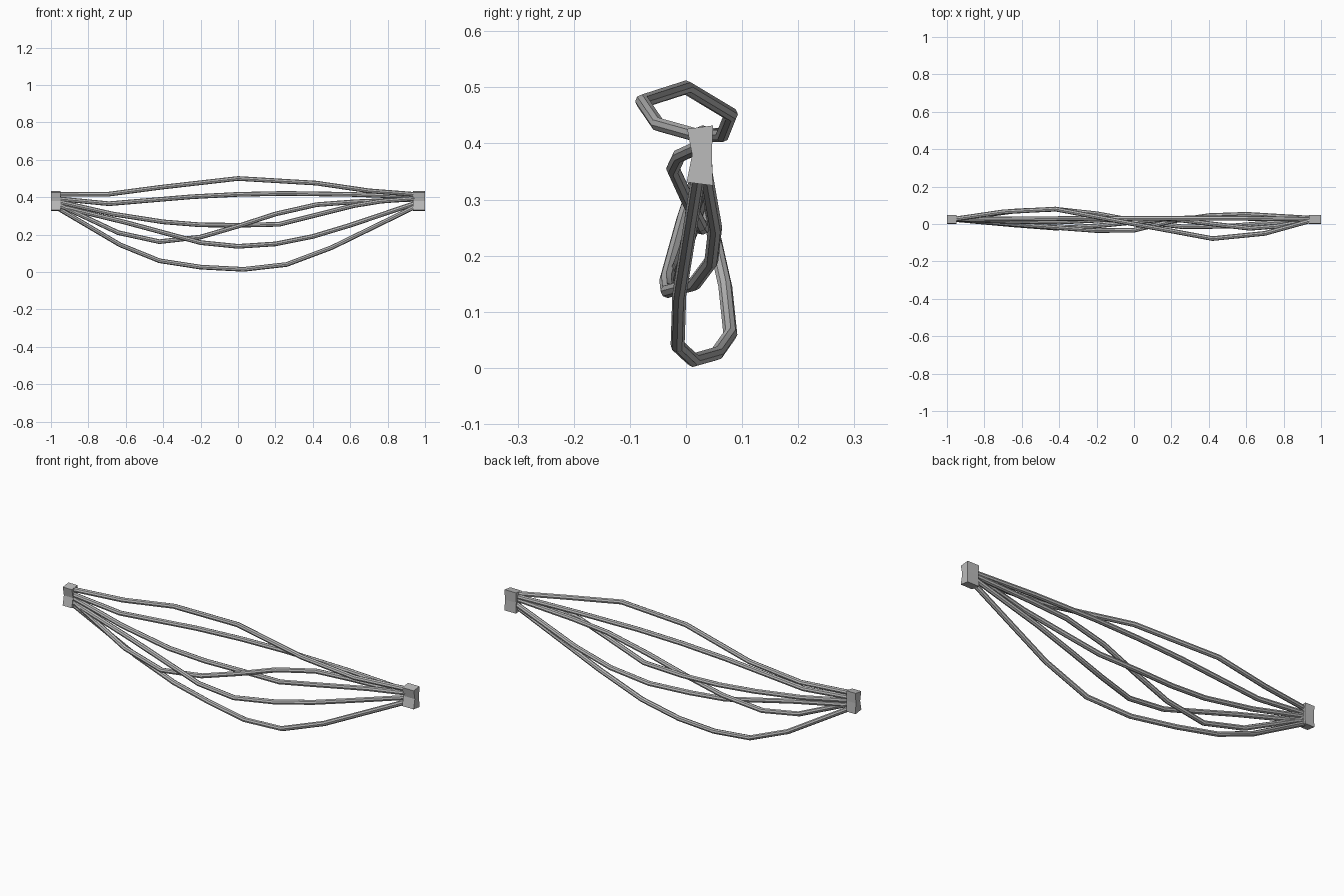
import bpy
import bmesh

if "Cube" in bpy.data.objects:
    bpy.data.objects.remove(bpy.data.objects["Cube"], do_unlink=True)

# Single grey finish
grey = bpy.data.materials.new("plain_grey")
grey.use_nodes = True
colour = (0.5, 0.5, 0.5, 1)
grey.diffuse_color = colour
grey.node_tree.nodes["Principled BSDF"].inputs["Base Color"].default_value = colour

RADIUS = 0.0125


def cable(name, points):
    """Round tube swept along a polyline."""
    curve = bpy.data.curves.new(name, "CURVE")
    curve.dimensions = "3D"
    curve.bevel_depth = RADIUS
    curve.bevel_resolution = 2
    curve.use_fill_caps = True
    spline = curve.splines.new("POLY")
    spline.points.add(len(points) - 1)
    for p, co in zip(spline.points, points):
        p.co = (*co, 1)
    obj = bpy.data.objects.new(name, curve)
    bpy.context.collection.objects.link(obj)
    bpy.ops.object.select_all(action="DESELECT")
    obj.select_set(True)
    bpy.context.view_layer.objects.active = obj
    bpy.ops.object.convert(target="MESH")
    obj = bpy.context.object
    obj.data.materials.clear()
    obj.data.materials.append(grey)
    bpy.ops.object.shade_smooth_by_angle()


def end_block(name, x0, x1):
    """Clamp with a waisted front, extruded along x."""
    profile = [(0.002, 0.426), (0.011, 0.38), (0.001, 0.331),
               (0.048, 0.325), (0.046, 0.38), (0.048, 0.432)]
    bm = bmesh.new()
    face = bm.faces.new([bm.verts.new((x0, y, z)) for y, z in profile])
    out = bmesh.ops.extrude_face_region(bm, geom=[face])
    for v in out["geom"]:
        if isinstance(v, bmesh.types.BMVert):
            v.co.x = x1
    bmesh.ops.recalc_face_normals(bm, faces=bm.faces)
    mesh = bpy.data.meshes.new(name)
    bm.to_mesh(mesh)
    bm.free()
    mesh.materials.append(grey)
    bpy.context.collection.objects.link(bpy.data.objects.new(name, mesh))


end_block("right_clamp", -1.0, -0.948)
end_block("left_clamp", 0.935, 1.0)

# Six cables, from the top one down
cable("top_cable", [
    (-.97, .025, .416), (-.7, .065, .415), (-.42, .08, .452), (0, 0, .5),
    (.42, -.078, .475), (.7, -.05, .434), (.97, .025, .413)])
cable("upper_cable", [
    (-.97, .025, .392), (-.69, .027, .365), (-.25, .03, .402), (0, .03, .415),
    (.25, .03, .42), (.6, .03, .415), (.97, .025, .402)])
cable("middle_cable", [
    (-.97, .025, .378), (-.67, .015, .31), (-.4, .01, .268), (-.2, .02, .252),
    (0, .03, .25), (.22, .025, .255), (.42, 0, .305), (.62, -.023, .355),
    (.76, -.012, .378), (.97, .025, .395)])
cable("crossing_cable", [
    (-.97, .025, .365), (-.64, -.005, .21), (-.42, -.022, .162), (-.2, -.01, .187),
    (0, .01, .245), (.2, .03, .31), (.42, .035, .36), (.62, .03, .375),
    (.97, .025, .39)])
cable("lower_cable", [
    (-.97, .025, .355), (-.6, -.005, .265), (-.2, -.035, .157), (0, -.033, .137),
    (.2, .015, .15), (.4, .045, .19), (.6, .052, .25), (.97, .03, .375)])
cable("bottom_cable", [
    (-.97, .025, .345), (-.63, .07, .145), (-.42, .079, .06), (-.2, .055, .026),
    (.03, .013, .014), (.26, -.015, .04), (.5, -.012, .13), (.97, .025, .36)])
